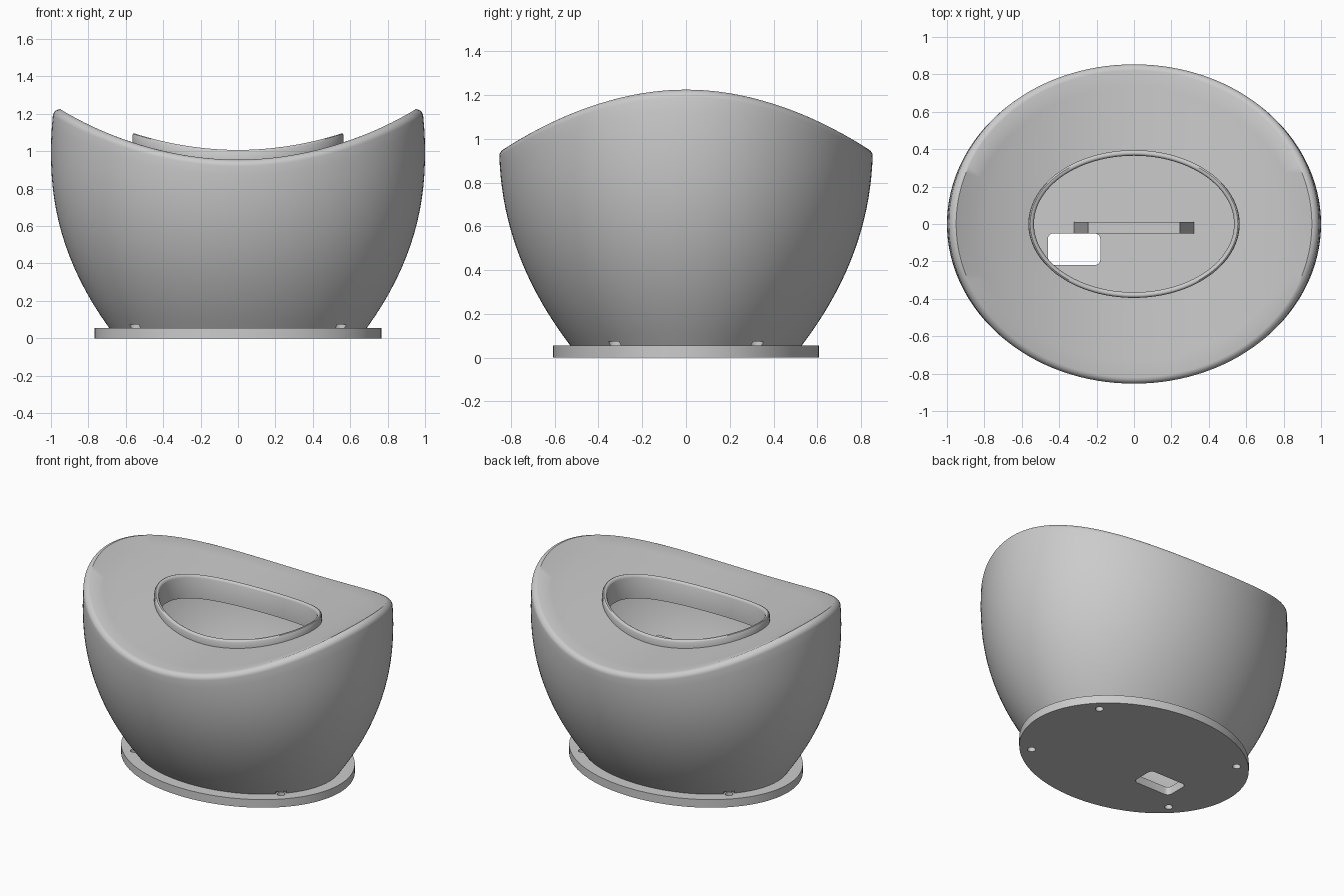
import bpy, bmesh, math
from mathutils import Matrix

old = bpy.data.objects.get("Cube")
if old:
    bpy.data.objects.remove(old, do_unlink=True)

grey = bpy.data.materials.new("matte_grey")
grey.use_nodes = True
colour = (0.6, 0.6, 0.6, 1)
grey.diffuse_color = colour
grey.node_tree.nodes["Principled BSDF"].inputs["Base Color"].default_value = colour

SEG = 128
BASE = 0.055
WALL = 0.1


def finish(name, bm, angle=35):
    bmesh.ops.recalc_face_normals(bm, faces=bm.faces)
    mesh = bpy.data.meshes.new(name)
    bm.to_mesh(mesh)
    bm.free()
    obj = bpy.data.objects.new(name, mesh)
    bpy.context.collection.objects.link(obj)
    mesh.materials.append(grey)
    smooth(obj, angle)
    return obj


def smooth(obj, angle=35):
    bpy.ops.object.select_all(action='DESELECT')
    obj.select_set(True)
    bpy.context.view_layer.objects.active = obj
    bpy.ops.object.shade_smooth_by_angle(angle=math.radians(angle))


def cut(obj, cutter):
    mod = obj.modifiers.new("cut", 'BOOLEAN')
    mod.operation = 'DIFFERENCE'
    mod.solver = 'EXACT'
    mod.object = cutter
    bpy.context.view_layer.objects.active = obj
    bpy.ops.object.modifier_apply(modifier=mod.name)
    bpy.data.objects.remove(cutter, do_unlink=True)
    smooth(obj)


def cylinder(name, x, y, z0, z1, r, sy=1.0, seg=24):
    bm = bmesh.new()
    bmesh.ops.create_cone(bm, cap_ends=True, segments=seg, radius1=r, radius2=r,
                          depth=z1 - z0)
    bmesh.ops.scale(bm, vec=(1, sy, 1), verts=bm.verts)
    bmesh.ops.translate(bm, vec=(x, y, (z0 + z1) / 2), verts=bm.verts)
    return finish(name, bm)


def saddle(x):
    return 0.955 + 0.287 * x * x


def radii(z):
    """Half widths of the bulging wall at height z."""
    u = (z - 0.05) / 0.95
    bulge = max(0, 1 - u) ** 2.2
    lean = 0.25 * max(0, u - 1) ** 2
    return 1 - 0.315 * bulge - lean, 0.855 - 0.33 * bulge - lean


def wall_point(a, t, inset, drop):
    """Point on the wall, t running from the base to the saddle edge."""
    top = saddle(0.97 * math.cos(a)) - drop
    z = BASE + t * (top - BASE)
    rx, ry = radii(z)
    return (rx - inset) * math.cos(a), (ry - inset) * math.sin(a), z


def top_point(a, rx, ry, lift):
    x = rx * math.cos(a)
    return x, ry * math.sin(a), saddle(x) + lift


# Hollow bowl: one closed section carried round the ellipse
FILLET = 0.035
section = [lambda a, t=i / 18: wall_point(a, t, 0, FILLET) for i in range(19)]
for i in range(1, 7):
    p = i / 6 * math.pi / 2
    section.append(lambda a, p=p: wall_point(
        a, 1, FILLET * (1 - math.cos(p)), FILLET * (1 - math.sin(p))))
for f in (0.2, 0.4, 0.6, 0.8):
    section.append(lambda a, f=f: top_point(
        a, 0.945 + f * (0.565 - 0.945), 0.815 + f * (0.395 - 0.815), 0))
# raised lip round the opening, then the underside of the top
lip = [(0, 0), (0, 0.04), (0.004, 0.048), (0.01, 0.052), (0.02, 0.052),
       (0.026, 0.048), (0.03, 0.04), (0.03, -WALL)]
for inset, lift in lip:
    section.append(lambda a, i=inset, l=lift: top_point(a, 0.565 - i, 0.395 - i, l))
section += [lambda a, t=1 - i / 12: wall_point(a, t, WALL, WALL) for i in range(13)]

bm = bmesh.new()
rings = [[bm.verts.new(fn(2 * math.pi * k / SEG)) for k in range(SEG)] for fn in section]
for r, ring in enumerate(rings):
    nxt = rings[(r + 1) % len(rings)]
    for k in range(SEG):
        j = (k + 1) % SEG
        bm.faces.new((ring[k], ring[j], nxt[j], nxt[k]))
bowl = finish("bowl", bm, 40)

# Oval base plate
plate = cylinder("base_plate", 0, 0, 0, BASE, 0.767, 0.608 / 0.767, SEG)

# Screw holes, with small reliefs in the bowl foot
for sx in (-1, 1):
    for sy in (-1, 1):
        cut(plate, cylinder("hole_cutter", sx * 0.55, sy * 0.325, -0.1, 0.2, 0.025))
        cut(bowl, cylinder("relief_cutter", sx * 0.55, sy * 0.325, 0.02, 0.075, 0.035))

# Rounded rectangular cable opening
bm = bmesh.new()
bmesh.ops.create_cube(bm, size=1, matrix=Matrix.Translation((-0.32, -0.135, 0.03))
                      @ Matrix.Diagonal((0.28, 0.17, 0.3, 1)))
upright = [e for e in bm.edges if abs(e.verts[0].co.z - e.verts[1].co.z) > 0.1]
bmesh.ops.bevel(bm, geom=upright, offset=0.03, segments=5, affect='EDGES', profile=0.5)
cut(plate, finish("opening_cutter", bm))

# Upright tapered support inside the bowl
bm = bmesh.new()
outline = [(-0.32, BASE - 0.005), (0.32, BASE - 0.005), (0.245, 0.78), (-0.245, 0.78)]
face = bm.faces.new([bm.verts.new((x, -0.05, z)) for x, z in outline])
side = bmesh.ops.extrude_face_region(bm, geom=[face])
bmesh.ops.translate(bm, vec=(0, 0.06, 0),
                    verts=[v for v in side["geom"] if isinstance(v, bmesh.types.BMVert)])
finish("inner_support", bm)
